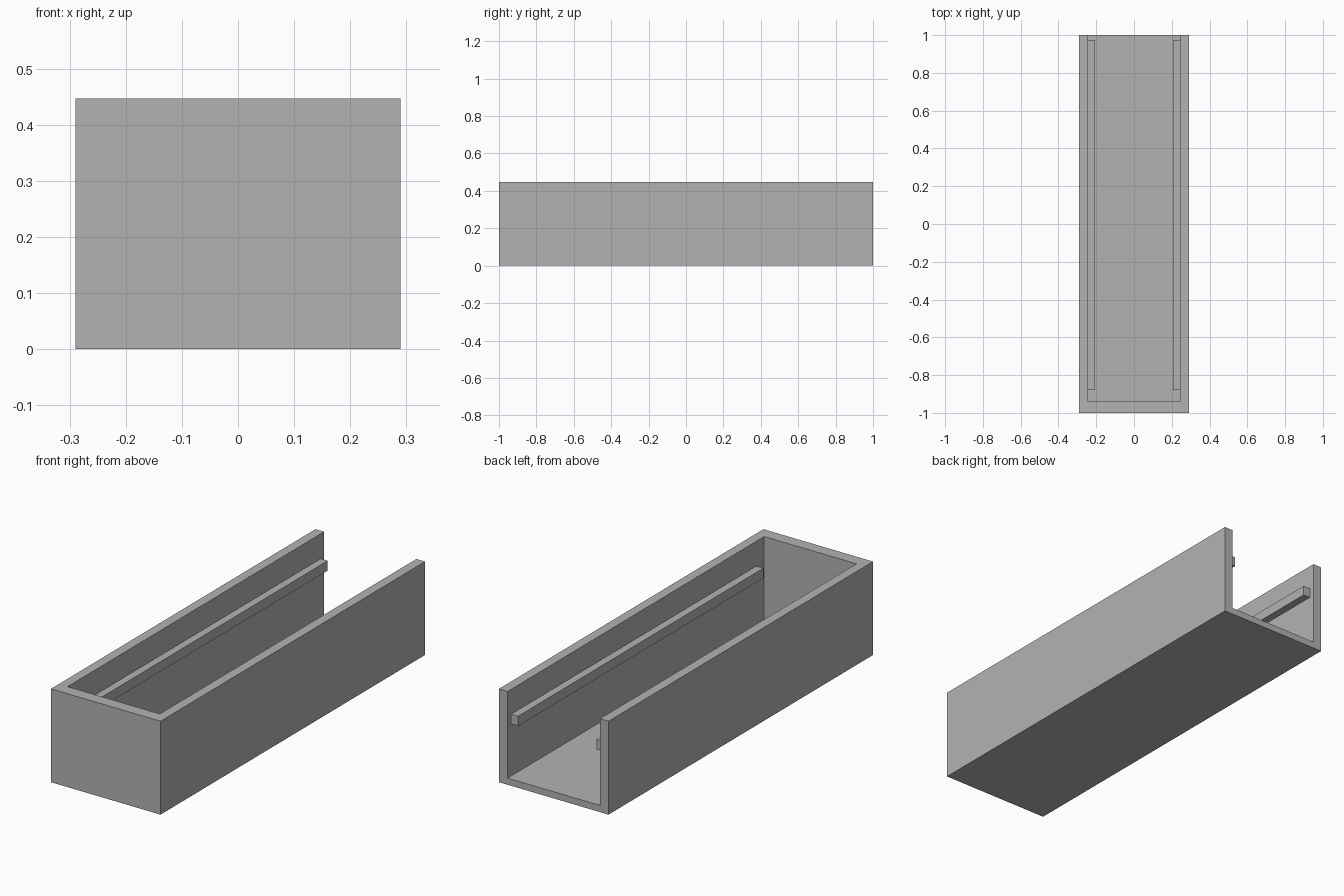
import bpy
import bmesh
from mathutils import Matrix, Vector

if "Cube" in bpy.data.objects:
    bpy.data.objects.remove(bpy.data.objects["Cube"], do_unlink=True)

# Overall sizes
HALF_W, HALF_L, HEIGHT = 0.29, 1.0, 0.447
INNER_W = 0.244
FLOOR = 0.032
END_WALL = 0.06

grey = bpy.data.materials.new("plain grey")
grey.use_nodes = True
colour = (0.45, 0.45, 0.45, 1.0)
grey.diffuse_color = colour
grey.node_tree.nodes["Principled BSDF"].inputs["Base Color"].default_value = colour


def box(name, low, high):
    """Axis-aligned box between two opposite corners."""
    low, high = Vector(low), Vector(high)
    bm = bmesh.new()
    matrix = Matrix.Translation((low + high) / 2) @ Matrix.Diagonal((high - low).to_4d())
    matrix[3][3] = 1.0
    bmesh.ops.create_cube(bm, size=1.0, matrix=matrix)
    mesh = bpy.data.meshes.new(name)
    bm.to_mesh(mesh)
    bm.free()
    mesh.materials.append(grey)
    obj = bpy.data.objects.new(name, mesh)
    bpy.context.scene.collection.objects.link(obj)
    return obj


# Tray: solid block hollowed out, open at the top and the back
tray = box("tray", (-HALF_W, -HALF_L, 0), (HALF_W, HALF_L, HEIGHT))
cutter = box("tray_cutter", (-INNER_W, -HALF_L + END_WALL, FLOOR),
             (INNER_W, HALF_L + 0.2, HEIGHT + 0.2))
cutter.hide_render = True
hollow = tray.modifiers.new("hollow", "BOOLEAN")
hollow.operation = "DIFFERENCE"
hollow.solver = "EXACT"
hollow.object = cutter
bpy.context.view_layer.objects.active = tray
bpy.ops.object.modifier_apply(modifier=hollow.name)
bpy.data.objects.remove(cutter, do_unlink=True)

# Rails along the inside of both side walls
for side, sign in (("left", 1), ("right", -1)):
    xs = sorted((sign * 0.207, sign * INNER_W))
    box(side + "_rail", (xs[0], -0.88, 0.281), (xs[1], 0.974, 0.328))
